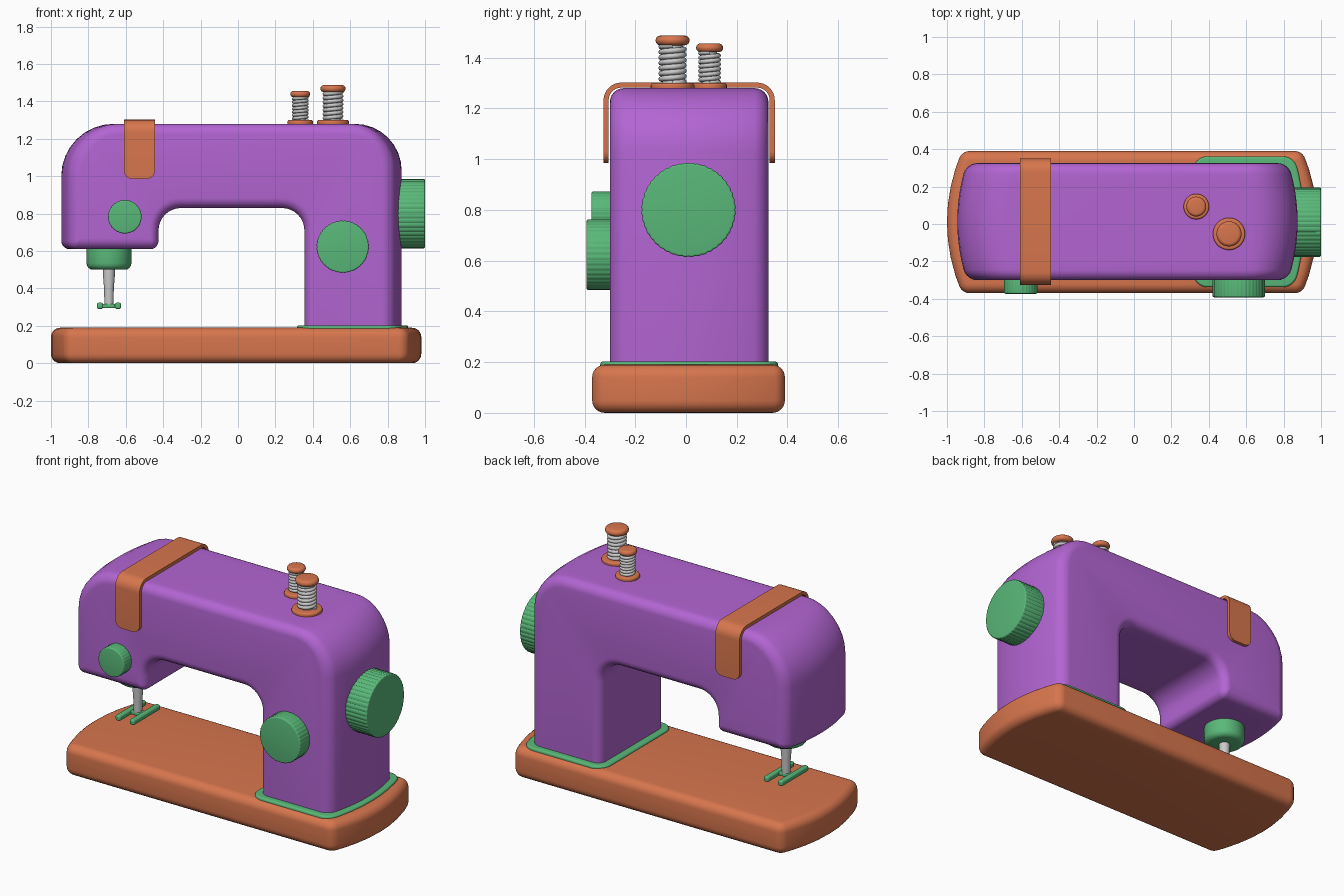
import bpy, bmesh
from math import sin, cos, pi, tan, atan2
from mathutils import Vector, Matrix

if "Cube" in bpy.data.objects:
    bpy.data.objects.remove(bpy.data.objects["Cube"])


def material(name, rgb):
    m = bpy.data.materials.new(name)
    m.diffuse_color = (*rgb, 1)
    m.use_nodes = True
    m.node_tree.nodes["Principled BSDF"].inputs["Base Color"].default_value = m.diffuse_color
    return m


PURPLE = material("purple", (0.45, 0.13, 0.65))
ORANGE = material("orange", (0.68, 0.18, 0.075))
GREEN = material("green", (0.10, 0.48, 0.19))


def skin(name, loops, mat=None, angle=35):
    """Bridge a row of equal closed loops and cap both ends."""
    bm = bmesh.new()
    rows = [[bm.verts.new(p) for p in loop] for loop in loops]
    n = len(rows[0])
    for a, b in zip(rows, rows[1:]):
        for i in range(n):
            bm.faces.new((a[i], a[(i + 1) % n], b[(i + 1) % n], b[i]))
    bm.faces.new(rows[0])
    bm.faces.new(rows[-1])
    bmesh.ops.recalc_face_normals(bm, faces=bm.faces)
    me = bpy.data.meshes.new(name)
    bm.to_mesh(me)
    bm.free()
    ob = bpy.data.objects.new(name, me)
    bpy.context.collection.objects.link(ob)
    if mat:
        me.materials.append(mat)
    bpy.ops.object.select_all(action='DESELECT')
    ob.select_set(True)
    bpy.context.view_layer.objects.active = ob
    bpy.ops.object.shade_smooth_by_angle(angle=angle * pi / 180)
    return ob


def rounded(pts, d=0.0, steps=8):
    """Counter-clockwise outline of (u, v, radius) corners, inset by d."""
    out = []
    for i, (x, y, r) in enumerate(pts):
        p = Vector((x, y))
        e1 = (p - Vector(pts[i - 1][:2])).normalized()
        e2 = (Vector(pts[(i + 1) % len(pts)][:2]) - p).normalized()
        n1, n2 = Vector((-e1.y, e1.x)), Vector((-e2.y, e2.x))
        p = p + (n1 + n2) * d / (1 + n1.dot(n2))
        if r == 0:
            out.append(p)
            continue
        turn = atan2(e1.cross(e2), e1.dot(e2))
        s = 1 if turn > 0 else -1
        r = max(r - s * d, 0.004)
        c = p + (n1 + n2).normalized() * s * r / cos(turn / 2)
        for k in range(steps + 1):
            out.append(c - s * r * (Matrix.Rotation(turn * k / steps, 2) @ n1))
    return out


def layers(a, b, r, mid=1, n=6):
    """(position, inset) pairs of a slab with rounded rims of radius r."""
    q = [(r * (1 - cos(k / n * pi / 2)), r * (1 - sin(k / n * pi / 2))) for k in range(n + 1)]
    inner = [(a + r + (b - a - 2 * r) * k / mid, 0) for k in range(1, mid)]
    return [(a + h, i) for h, i in q] + inner + [(b - h, i) for h, i in reversed(q)]


def slab(name, pts, axis, a, b, r, mat, warp=None, mid=1):
    """Outline extruded along y or z with rounded rims."""
    loops = []
    for h, d in layers(a, b, r, mid):
        loop = [Vector((p.x, h, p.y) if axis == 'y' else (p.x, p.y, h)) for p in rounded(pts, d)]
        loops.append([warp(v) for v in loop] if warp else loop)
    return skin(name, loops, mat)


def lathe(name, profile, loc, axis, mat, seg=48, flutes=0):
    """Turned part from (height, radius) pairs; flutes scallop the rim."""
    rot = Vector(axis).to_track_quat('Z', 'Y')
    seg = flutes * 4 if flutes else seg
    loops = []
    for h, r in profile:
        loop = []
        for k in range(seg):
            a = 2 * pi * k / seg
            rr = r * (0.982 + 0.018 * abs(sin(a * flutes / 2))) if flutes else r
            loop.append(Vector(loc) + rot @ Vector((rr * cos(a), rr * sin(a), h)))
        loops.append(loop)
    return skin(name, loops, mat)


def disc(name, loc, axis, radius, height, rim, mat, flutes=0):
    return lathe(name, [(h, radius - d) for h, d in layers(0, height, rim, n=4)],
                 loc, axis, mat, flutes=flutes)


def bowed(x0, x1, y0, y1, sag0, sag1, r):
    """Plan outline whose left and right ends bulge outwards."""
    yc, hy = (y0 + y1) / 2, (y1 - y0) / 2
    pts = []
    for x, sag, sgn in ((x1, -sag1, 1), (x0, sag0, -1)):
        for k in range(-4, 5):
            t = sgn * k / 4
            if sag == 0 and abs(k) < 4:
                continue
            pts.append((x + sag * t * t, yc + hy * t, r if abs(k) == 4 else 0))
    return pts


# Base plate and the trim around the column foot
slab("base", bowed(-1.0, 0.98, -0.37, 0.39, 0.08, 0.08, 0.06), 'z', 0, 0.19, 0.05, ORANGE)
slab("column_trim", bowed(0.315, 0.91, -0.338, 0.362, 0, 0.055, 0.08), 'z', 0.15, 0.203, 0.012, GREEN)


# Body: C-shaped side profile with bowed ends
def bow(v):
    w = min(max((abs(v.x) - 0.43) / 0.4, 0), 1)
    t = (v.y - 0.0125) / 0.3125
    v.x -= 0.05 * t * t * w * (1 if v.x > 0 else -1)
    return v


body = [(0.355, 0.08, 0.03), (0.875, 0.08, 0.03), (0.875, 1.28, 0.25), (-0.945, 1.28, 0.28),
        (-0.945, 0.61, 0.045), (-0.425, 0.61, 0.045), (-0.425, 0.83, 0.12), (0.355, 0.83, 0.12)]
slab("body", body, 'y', -0.30, 0.325, 0.055, PURPLE, bow, 10)

# Strap over the arm with rounded ends
end = [(0.985 + 0.045 * (1 - cos(a)), 0.0825 - 0.045 * (1 - sin(a)))
       for a in (k / 6 * pi / 2 for k in range(7))]
path = [(-0.305, z, -1, 0, w) for z, w in end]
for cy, start in ((-0.255, pi), (0.28, pi / 2)):
    for k in range(9):
        a = start - k / 8 * pi / 2
        path.append((cy + 0.05 * cos(a), 1.232 + 0.05 * sin(a), cos(a), sin(a), 0.0825))
path += [(0.33, z, 1, 0, w) for z, w in reversed(end)]
skin("strap", [[(-0.5275 + s * w, y + t * ny, z + t * nz)
                for s, t in ((-1, 0), (1, 0), (1, 0.02), (-1, 0.02))]
               for y, z, ny, nz, w in path], ORANGE)

# Handwheel and front dials
disc("handwheel", (0.84, 0.01, 0.80), (1, 0, 0), 0.186, 0.16, 0.008, GREEN, 44)
disc("stitch_dial", (0.56, -0.28, 0.623), (0, -1, 0), 0.14, 0.112, 0.008, GREEN, 40)
disc("tension_dial", (-0.605, -0.28, 0.783), (0, -1, 0), 0.09, 0.093, 0.008, GREEN, 32)

# Needle bar and presser foot
NX, NY = -0.69, 0.01
disc("needle_collar", (NX, NY, 0.50), (0, 0, 1), 0.12, 0.16, 0.035, GREEN)
lathe("needle_bar", [(0.30, 0.024), (0.40, 0.026), (0.46, 0.031), (0.52, 0.032)],
      (NX, NY, 0), (0, 0, 1), None, 32)


def box_outline(x0, x1, v0, v1, r):
    return [(x0, v0, r), (x1, v0, r), (x1, v1, r), (x0, v1, r)]


for side, s in (("left", -1), ("right", 1)):
    x = NX + s * 0.048
    slab("foot_prong_" + side, box_outline(x - 0.017, x + 0.017, 0.29, 0.324, 0.012),
         'y', NY - 0.13, NY + 0.13, 0.01, GREEN)
slab("foot_crossbar", box_outline(NX - 0.065, NX + 0.065, 0.295, 0.317, 0.008),
     'y', NY - 0.025, NY + 0.025, 0.006, GREEN)


# Thread spools: washer, core, coiled thread and cap
def spool(label, x, y, washer, coil, cap, z_top, cap_h, turns):
    up = (0, 0, 1)
    disc(label + "_washer", (x, y, 1.27), up, washer, 0.03, 0.01, ORANGE)
    z0, z1 = 1.30, z_top - cap_h
    lathe(label + "_core", [(1.29, coil - 0.016), (z1 + 0.01, coil - 0.016)], (x, y, 0), up, None, 32)
    r = (z1 - z0) / turns / 2
    loops = []
    for k in range(turns * 28 + 1):
        a = 2 * pi * k / 28
        z = z0 + (z1 - z0) * k / (turns * 28)
        loops.append([(x + (coil - r + r * cos(b)) * cos(a), y + (coil - r + r * cos(b)) * sin(a),
                       z + r * sin(b)) for b in (2 * pi * j / 8 for j in range(8))])
    skin(label + "_thread", loops, None, 60)
    disc(label + "_cap", (x, y, z1), up, cap, cap_h, cap_h * 0.48, ORANGE)


spool("large_spool", 0.508, -0.053, 0.086, 0.056, 0.067, 1.487, 0.038, 7)
spool("small_spool", 0.333, 0.093, 0.068, 0.045, 0.053, 1.456, 0.034, 7)
